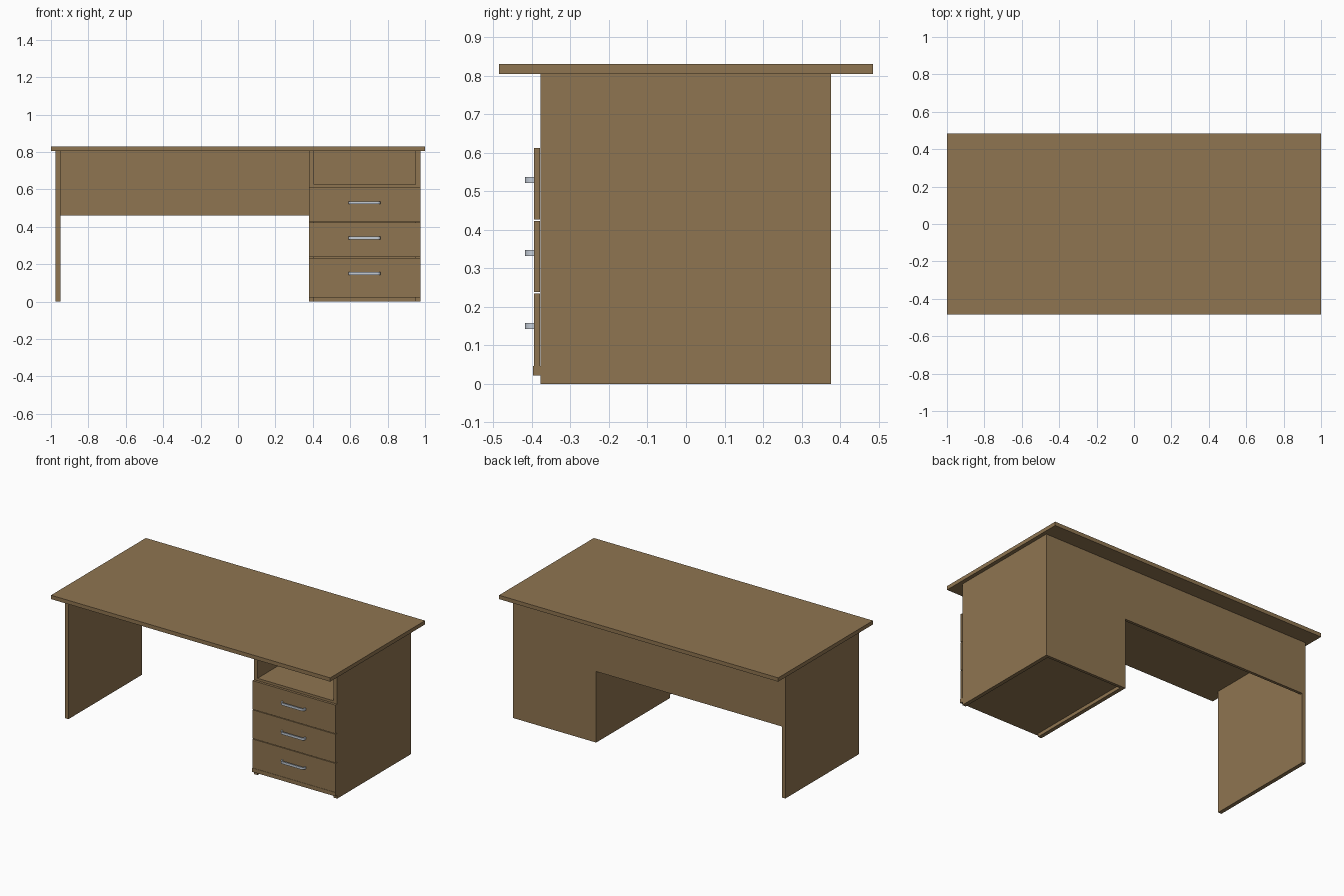
import bpy, bmesh, math

if "Cube" in bpy.data.objects:
    bpy.data.objects.remove(bpy.data.objects["Cube"])

def material(name, rgb):
    m = bpy.data.materials.new(name)
    m.diffuse_color = (*rgb, 1)
    m.use_nodes = True
    m.node_tree.nodes["Principled BSDF"].inputs["Base Color"].default_value = m.diffuse_color
    return m

wood = material("brown_wood", (0.275, 0.178, 0.082))
metal = material("pale_metal", (0.56, 0.61, 0.68))

def extrude_profile(name, pts, axis_vec, mat):
    """Closed profile of 3D points, extruded along a vector."""
    bm = bmesh.new()
    face = bm.faces.new([bm.verts.new(p) for p in pts])
    ext = bmesh.ops.extrude_face_region(bm, geom=[face])
    bmesh.ops.translate(bm, vec=axis_vec,
                        verts=[v for v in ext["geom"] if isinstance(v, bmesh.types.BMVert)])
    bmesh.ops.recalc_face_normals(bm, faces=bm.faces)
    me = bpy.data.meshes.new(name)
    bm.to_mesh(me)
    bm.free()
    me.materials.append(mat)
    ob = bpy.data.objects.new(name, me)
    bpy.context.collection.objects.link(ob)
    return ob

def box(name, x, y, z, mat=wood):
    pts = [(x[0], y[0], z[0]), (x[1], y[0], z[0]), (x[1], y[1], z[0]), (x[0], y[1], z[0])]
    return extrude_profile(name, pts, (0, 0, z[1] - z[0]), mat)

T = 0.025                     # board thickness
TOP = 0.805                   # underside of the desk top
F, B = -0.378, 0.376          # front and back of the carcass
BACK_IN = B - 0.018           # inner face of the back panel
CL, CR = 0.38, 0.975          # drawer cabinet sides

# Desk top
box("desk_top", (-1, 1), (-0.485, 0.485), (TOP, 0.83))

# Upright side panels
for name, x in (("left_leg_panel", -0.975), ("cabinet_left_panel", CL),
                ("cabinet_right_panel", CR - T)):
    box(name, (x, x + T), (F, B), (0, TOP))

# Back panels: short modesty panel and full-height cabinet back
box("modesty_panel", (-0.95, CL), (BACK_IN, B), (0.46, TOP))
box("cabinet_back", (CL + T, CR - T), (BACK_IN, B), (0, TOP))

# Shelf below the open compartment
box("open_shelf", (CL + T, CR - T), (F, BACK_IN), (0.602, 0.627))

# Cabinet floor with a front lip covering the side panel edges
floor = [(CL, -0.397), (CR, -0.397), (CR, F), (CR - T, F), (CR - T, BACK_IN),
         (CL + T, BACK_IN), (CL + T, F), (CL, F)]
extrude_profile("cabinet_floor", [(x, y, 0.022) for x, y in floor], (0, 0, T), wood)

# Bow handle plan outline: outer arch and inner arch
def arch(half, depth, r, y0, n=6):
    pts = [(-half, y0)]
    for i in range(n + 1):
        a = math.pi - i * math.pi / 2 / n
        pts.append((-half + r + r * math.cos(a), y0 - depth + r - r * math.sin(a)))
    return pts + [(-x, y) for x, y in reversed(pts)]

outline = arch(0.086, 0.024, 0.018, -0.394) + arch(0.078, 0.016, 0.010, -0.394)[::-1]

# Drawer fronts and their handles
for i, (z0, z1, h) in enumerate([(0.047, 0.234, 0.15), (0.238, 0.423, 0.34),
                                 (0.427, 0.612, 0.529)]):
    box(f"drawer_front_{i + 1}", (CL, CR), (-0.395, F - 0.001), (z0, z1))
    pts = [(0.677 + x, y, h - 0.0075) for x, y in outline]
    extrude_profile(f"drawer_handle_{i + 1}", pts, (0, 0, 0.015), metal)
